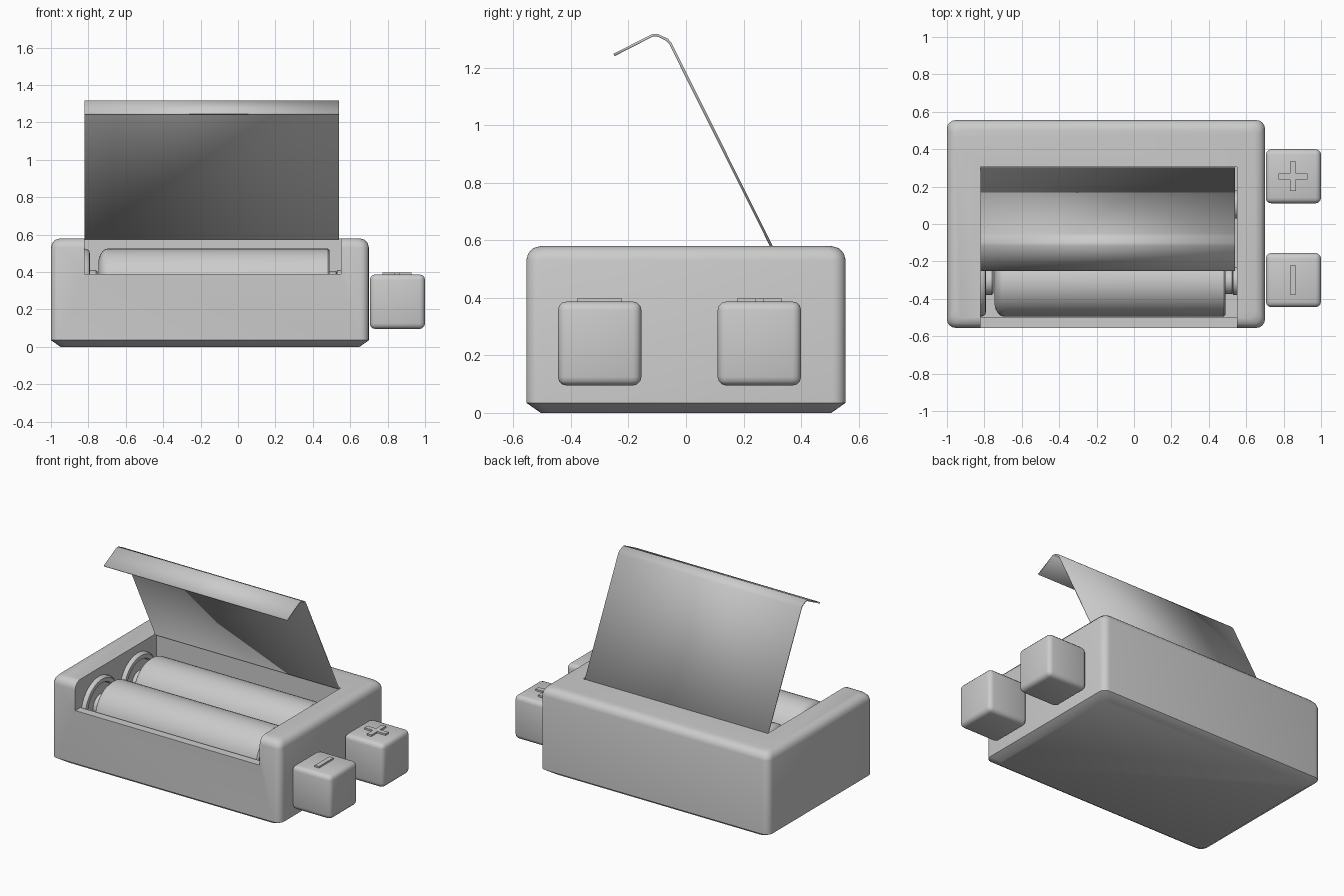
import bpy, bmesh, math
from mathutils import Matrix

if "Cube" in bpy.data.objects:
    bpy.data.objects.remove(bpy.data.objects["Cube"])


def finish(name, bm, angle=35):
    bmesh.ops.recalc_face_normals(bm, faces=bm.faces)
    me = bpy.data.meshes.new(name)
    bm.to_mesh(me)
    bm.free()
    ob = bpy.data.objects.new(name, me)
    bpy.context.collection.objects.link(ob)
    bpy.ops.object.select_all(action='DESELECT')
    ob.select_set(True)
    bpy.context.view_layer.objects.active = ob
    bpy.ops.object.shade_smooth_by_angle(angle=math.radians(angle))
    return ob


def add_box(bm, x0, x1, y0, y1, z0, z1):
    m = Matrix.Translation(((x0 + x1) / 2, (y0 + y1) / 2, (z0 + z1) / 2))
    bmesh.ops.create_cube(bm, size=1, matrix=m @ Matrix.Diagonal((x1 - x0, y1 - y0, z1 - z0, 1)))


def box(name, *dims, bevel=0.0, segments=3):
    bm = bmesh.new()
    add_box(bm, *dims)
    if bevel:
        bmesh.ops.bevel(bm, geom=bm.edges[:], offset=bevel, segments=segments,
                        profile=0.5, affect='EDGES')
    return finish(name, bm)


def loft(bm, rings):
    rows = [[bm.verts.new(p) for p in r] for r in rings]
    n = len(rows[0])
    for a, b in zip(rows, rows[1:]):
        for i in range(n):
            j = (i + 1) % n
            bm.faces.new((a[i], a[j], b[j], b[i]))
    bm.faces.new(rows[0])
    bm.faces.new(rows[-1])


def lathe_x(name, profile, y, z, n=40):
    # profile of (x, radius) pairs spun around a line parallel to x
    bm = bmesh.new()
    loft(bm, [[(x, y + r * math.cos(2 * math.pi * i / n), z + r * math.sin(2 * math.pi * i / n))
               for i in range(n)] for x, r in profile])
    return finish(name, bm)


def rounded_rect(inset, z, r=0.045, steps=4):
    pts = []
    for k, (sx, sy) in enumerate([(1, 1), (-1, 1), (-1, -1), (1, -1)]):
        cx = -0.15 + sx * (0.85 - inset - r)
        cy = sy * (0.555 - inset - r)
        for s in range(steps + 1):
            a = math.pi / 2 * (k + s / steps)
            pts.append((cx + r * math.cos(a), cy + r * math.sin(a), z))
    return pts


# Case with chamfered bottom and rounded top
bm = bmesh.new()
loft(bm, [rounded_rect(i, z) for i, z in
          [(0.05, 0), (0, 0.035), (0, 0.53), (0.006, 0.553), (0.022, 0.572), (0.05, 0.58)]])
case = finish("case", bm)

# Battery bay and the front opening are cut away
for dims in [(-0.82, 0.55, -0.5, 0.305, 0.135, 0.8), (-0.82, 0.55, -0.7, -0.4, 0.39, 0.8)]:
    cutter = box("bay_cutter", *dims)
    cutter.hide_render = True
    mod = case.modifiers.new("cut", 'BOOLEAN')
    mod.operation = 'DIFFERENCE'
    mod.solver = 'EXACT'
    mod.object = cutter
    bpy.context.view_layer.objects.active = case
    bpy.ops.object.modifier_apply(modifier=mod.name)
    bpy.data.objects.remove(cutter)
bpy.ops.object.select_all(action='DESELECT')
case.select_set(True)
bpy.ops.object.shade_smooth_by_angle(angle=math.radians(35))

# Batteries with end button, and ringed contact plates at the left wall
for side, y in (("front", -0.305), ("rear", 0.105)):
    lathe_x(side + "_battery",
            [(-0.745, 0.09), (-0.745, 0.13), (-0.738, 0.155), (-0.725, 0.175), (-0.71, 0.187),
             (-0.695, 0.19), (0.48, 0.19), (0.49, 0.18), (0.49, 0.07), (0.525, 0.07),
             (0.53, 0.063)], y, 0.335)
    lathe_x(side + "_contact",
            [(-0.825, 0.19), (-0.808, 0.188), (-0.795, 0.178), (-0.792, 0.165), (-0.795, 0.152),
             (-0.81, 0.145), (-0.81, 0.075), (-0.76, 0.075), (-0.75, 0.065)], y, 0.335)
    lathe_x(side + "_right_contact", [(0.53, 0.075), (0.555, 0.075)], y, 0.335)

# Open lid: thin bent sheet extruded along x
path = [(0.299, 0.575), (-0.055, 1.285), (-0.066, 1.297), (-0.10, 1.313), (-0.115, 1.313),
        (-0.25, 1.244)]
bm = bmesh.new()
rows = [[bm.verts.new((x, y, z)) for y, z in path] for x in (-0.82, 0.54)]
for i in range(len(path) - 1):
    bm.faces.new((rows[0][i], rows[0][i + 1], rows[1][i + 1], rows[1][i]))
lid = finish("lid", bm, 20)
solid = lid.modifiers.new("thickness", 'SOLIDIFY')
solid.thickness = 0.009
solid.offset = 0

# Terminal blocks with raised polarity marks
for name, y in (("positive", 0.255), ("negative", -0.3)):
    box(name + "_terminal", 0.705, 1.0, y - 0.145, y + 0.145, 0.095, 0.387, bevel=0.03)
    bm = bmesh.new()
    cx, w, h = 0.85, 0.016, 0.078
    if name == "positive":
        outline = [(w, w), (w, h), (-w, h), (-w, w), (-h, w), (-h, -w),
                   (-w, -w), (-w, -h), (w, -h), (w, -w), (h, -w), (h, w)]
    else:
        outline = [(w, h), (-w, h), (-w, -h), (w, -h)]
    loft(bm, [[(cx + px, y + py, z) for px, py in outline] for z in (0.37, 0.398)])
    finish(name + "_mark", bm)
